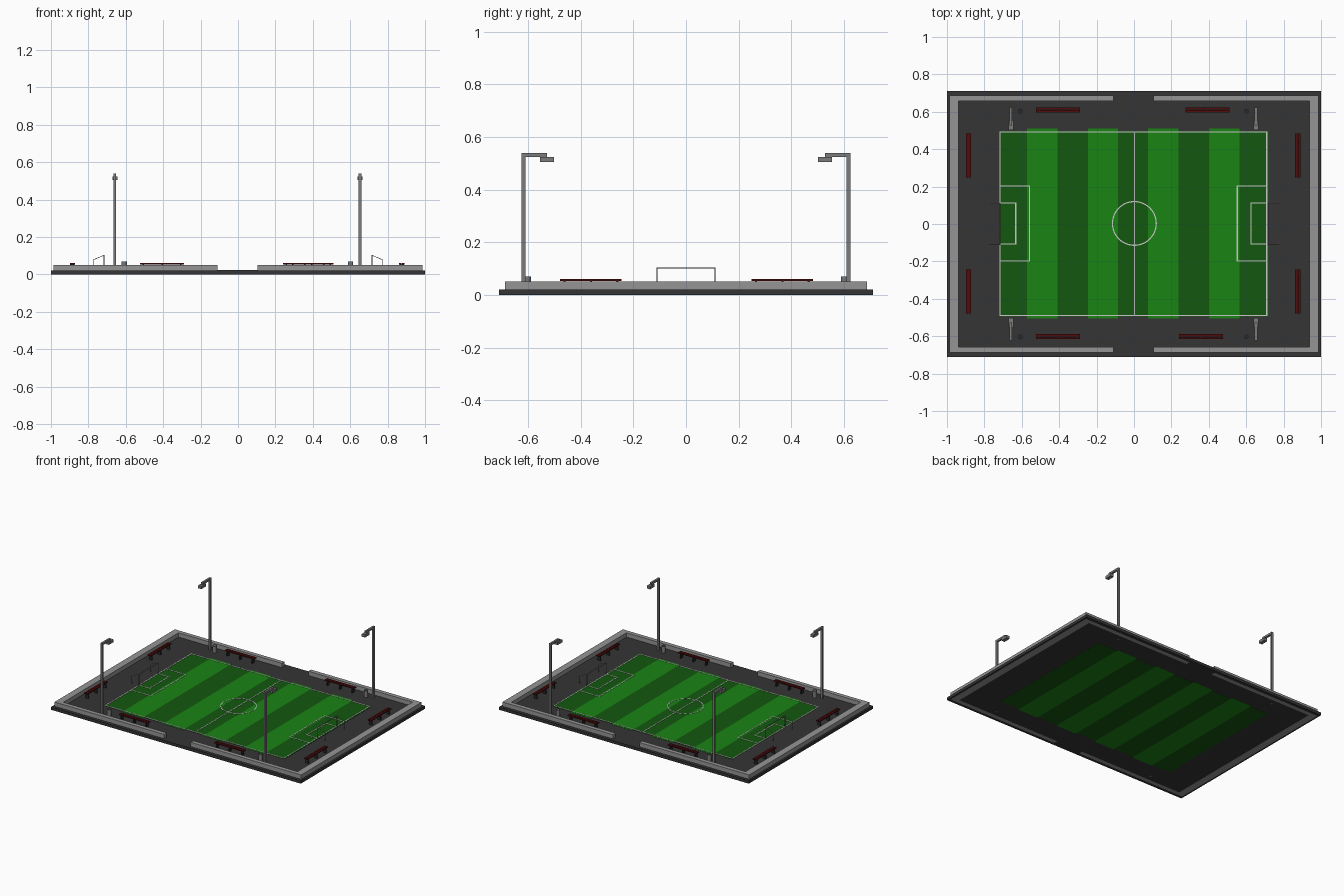
import bpy, bmesh, math
from mathutils import Vector, Matrix

if "Cube" in bpy.data.objects:
    bpy.data.objects.remove(bpy.data.objects["Cube"])


def mat(name, r, g, b):
    m = bpy.data.materials.new(name)
    m.diffuse_color = (r, g, b, 1)
    m.use_nodes = True
    m.node_tree.nodes["Principled BSDF"].inputs["Base Color"].default_value = m.diffuse_color
    return m


ASPHALT = mat("asphalt", 0.035, 0.035, 0.035)
CONCRETE = mat("concrete", 0.3, 0.3, 0.3)
METAL = mat("metal", 0.2, 0.2, 0.2)
LIGHT_GRASS = mat("light_grass", 0.01, 0.23, 0.007)
DARK_GRASS = mat("dark_grass", 0.007, 0.095, 0.005)
WHITE = mat("white_paint", 0.8, 0.8, 0.8)
RED = mat("red_wood", 0.08, 0.004, 0.004)
BLACK = mat("black_metal", 0.02, 0.02, 0.02)


def finish(name, bm, material):
    bmesh.ops.recalc_face_normals(bm, faces=bm.faces[:])
    me = bpy.data.meshes.new(name)
    bm.to_mesh(me)
    bm.free()
    ob = bpy.data.objects.new(name, me)
    bpy.context.collection.objects.link(ob)
    me.materials.append(material)
    return ob


def add_box(bm, x0, x1, y0, y1, z0, z1):
    m = (Matrix.Translation(((x0 + x1) / 2, (y0 + y1) / 2, (z0 + z1) / 2))
         @ Matrix.Diagonal((abs(x1 - x0), abs(y1 - y0), abs(z1 - z0), 1)))
    bmesh.ops.create_cube(bm, size=1, matrix=m)


def boxes(name, material, items):
    bm = bmesh.new()
    for b in items:
        add_box(bm, *b)
    return finish(name, bm, material)


def prism(name, material, outline, z0, z1):
    bm = bmesh.new()
    face = bm.faces.new([bm.verts.new((x, y, z0)) for x, y in outline])
    ext = bmesh.ops.extrude_face_region(bm, geom=[face])["geom"]
    top = [v for v in ext if isinstance(v, bmesh.types.BMVert)]
    bmesh.ops.translate(bm, verts=top, vec=(0, 0, z1 - z0))
    return finish(name, bm, material)


def ring(name, material, c, r_in, r_out, z0, z1, n):
    bm = bmesh.new()
    loops = []
    for i in range(n):
        a = 2 * math.pi * i / n
        loops.append([bm.verts.new((c[0] + r * math.cos(a), c[1] + r * math.sin(a), z))
                      for r, z in ((r_out, z0), (r_out, z1), (r_in, z1), (r_in, z0))])
    for i in range(n):
        p, q = loops[i], loops[(i + 1) % n]
        for k in range(4):
            bm.faces.new((p[k], q[k], q[(k + 1) % 4], p[(k + 1) % 4]))
    return finish(name, bm, material)


def add_bar(bm, a, b, r):
    a, b = Vector(a), Vector(b)
    m = Matrix.Translation((a + b) / 2) @ (b - a).to_track_quat('Z', 'Y').to_matrix().to_4x4()
    bmesh.ops.create_cone(bm, cap_ends=True, segments=6, radius1=r, radius2=r,
                          depth=(b - a).length, matrix=m)


# Ground slab and low boundary wall with an entrance on each long side
boxes("ground_slab", ASPHALT, [(-1, 1, -0.71, 0.71, 0.0008, 0.021)])
for s, gap, side in ((-1, -0.11, "left"), (1, 0.103, "right")):
    prism("boundary_wall_" + side, CONCRETE,
          [(gap, 0.688), (s * 0.987, 0.688), (s * 0.987, -0.688), (gap, -0.688),
           (gap, -0.658), (s * 0.937, -0.658), (s * 0.937, 0.658), (gap, 0.658)], 0.0005, 0.052)

# Striped pitch
edges = [-0.72, -0.573, -0.41, -0.247, -0.085, 0.076, 0.238, 0.402, 0.565, 0.72]
pairs = list(zip(edges, edges[1:]))
boxes("dark_stripes", DARK_GRASS, [(a, b, -0.495, 0.498, 0, 0.0225) for a, b in pairs[0::2]])
boxes("light_stripes", LIGHT_GRASS, [(a, b, -0.505, 0.51, 0, 0.0225) for a, b in pairs[1::2]])

# Painted pitch markings
W = 0.006
lines = []


def line(x0, x1, y0, y1):
    lines.append((x0 - W / 2, x1 + W / 2, y0 - W / 2, y1 + W / 2, 0.0215, 0.0242))


for y in (-0.489, 0.491):
    line(-0.717, 0.71, y, y)
for x in (-0.717, 0.002, 0.71):
    line(x, x, -0.489, 0.491)
for end, inward in ((-0.717, 1), (0.71, -1)):
    for depth, y0, y1 in ((0.158, -0.197, 0.203), (0.085, -0.107, 0.112)):
        x = end + inward * depth
        line(x, x, y0, y1)
        for y in (y0, y1):
            line(min(x, end), max(x, end), y, y)
boxes("pitch_lines", WHITE, lines)
ring("centre_circle", WHITE, (0.002, 0.003), 0.114, 0.12, 0.0215, 0.0242, 48)

# Goals: front frame with sloping side bars and back posts
for s, side in ((-1, "left"), (1, "right")):
    bm = bmesh.new()
    xf, xb = s * 0.716, s * 0.775
    add_bar(bm, (xf, -0.11, 0.103), (xf, 0.11, 0.103), 0.0025)
    for y in (-0.11, 0.11):
        add_bar(bm, (xf, y, 0.02), (xf, y, 0.105), 0.0025)
        add_bar(bm, (xf, y, 0.103), (xb, y, 0.078), 0.0015)
        add_bar(bm, (xb, y, 0.02), (xb, y, 0.078), 0.0015)
    finish("goal_" + side, bm, METAL)

# Benches: two seat planks on dark legs
spots = [(-0.406, 0.61, 0), (0.393, 0.61, 0), (-0.406, -0.602, 0), (0.358, -0.602, 0)]
spots += [(x, y, 90) for x in (-0.885, 0.876) for y in (-0.361, 0.366)]
for i, (x, y, ang) in enumerate(spots):
    seat = boxes(f"bench_seat_{i}", RED, [(-0.117, 0.117, y0, y1, 0.054, 0.061)
                                         for y0, y1 in ((-0.014, -0.001), (0.001, 0.014))])
    legs = boxes(f"bench_legs_{i}", BLACK, [(u - 0.004, u + 0.004, -0.012, 0.012, 0.02, 0.0545)
                                           for u in (-0.1, 0, 0.1)])
    for ob in (seat, legs):
        ob.location = (x, y, 0)
        ob.rotation_euler.z = math.radians(ang)

# Floodlights and litter bins near each corner
for sx in (-1, 1):
    for sy in (-1, 1):
        tag = ("left" if sx < 0 else "right") + ("_front" if sy < 0 else "_back")
        x = sx * 0.655 - 0.003
        boxes("floodlight_pole_" + tag, METAL, [
            (x - 0.007, x + 0.007, sy * 0.61, sy * 0.624, 0.0005, 0.54),
            (x - 0.007, x + 0.007, sy * 0.61, sy * 0.527, 0.525, 0.54)])
        boxes("floodlight_head_" + tag, METAL,
              [(x - 0.013, x + 0.013, sy * 0.502, sy * 0.554, 0.505, 0.525)])
        c = (sx * 0.605 - 0.003, sy * 0.603)
        ring("litter_bin_" + tag, METAL, c, 0.011, 0.014, 0.018, 0.07, 12)
        ring("litter_bin_floor_" + tag, BLACK, c, 0.0005, 0.012, 0.02, 0.025, 12)
